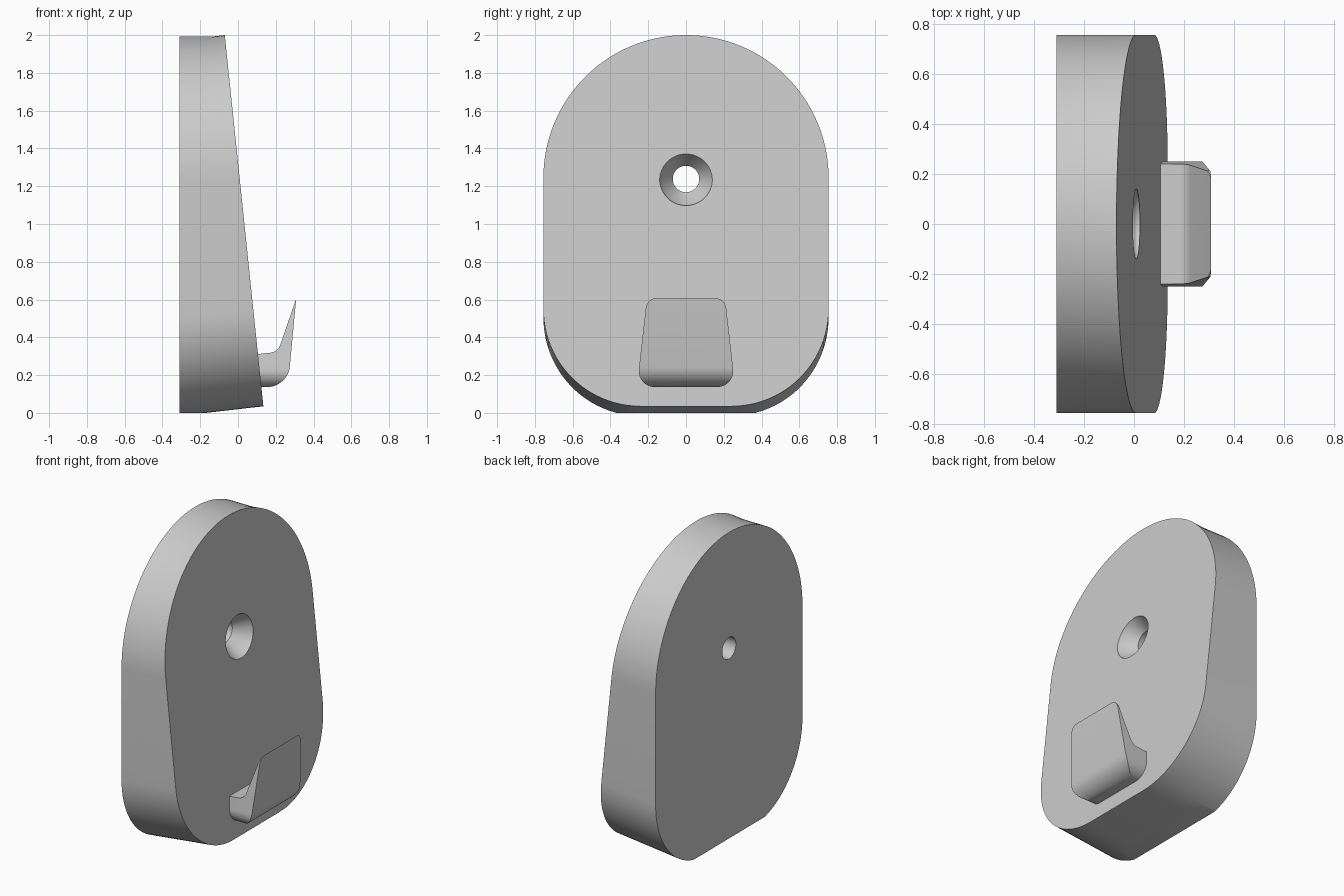
import bpy, bmesh
from math import sin, cos, radians

cube = bpy.data.objects.get("Cube")
if cube:
    bpy.data.objects.remove(cube)

grey = bpy.data.materials.new("plain_grey")
grey.use_nodes = True
colour = (0.6, 0.6, 0.6, 1)
grey.diffuse_color = colour
grey.node_tree.nodes["Principled BSDF"].inputs["Base Color"].default_value = colour


def arc(cx, cy, r, start, end, steps):
    """Points along a circular arc, angles in degrees."""
    angles = [radians(start + (end - start) * i / steps) for i in range(steps + 1)]
    return [(cx + r * cos(a), cy + r * sin(a)) for a in angles]


def loft(name, rings, floor_cut=False):
    """Join equal rings of points with side walls and close both ends."""
    bm = bmesh.new()
    loops = [[bm.verts.new(p) for p in ring] for ring in rings]
    n = len(loops[0])
    for a, b in zip(loops, loops[1:]):
        for i in range(n):
            j = (i + 1) % n
            bm.faces.new((a[i], a[j], b[j], b[i]))
    bm.faces.new(loops[0])
    bm.faces.new(loops[-1])
    if floor_cut:
        bmesh.ops.bisect_plane(bm, geom=bm.verts[:] + bm.edges[:] + bm.faces[:],
                               plane_co=(0, 0, 0), plane_no=(0, 0, -1), clear_outer=True)
        bmesh.ops.holes_fill(bm, edges=[e for e in bm.edges if e.is_boundary], sides=0)
    bmesh.ops.recalc_face_normals(bm, faces=bm.faces[:])
    mesh = bpy.data.meshes.new(name)
    bm.to_mesh(mesh)
    bm.free()
    mesh.materials.append(grey)
    obj = bpy.data.objects.new(name, mesh)
    bpy.context.collection.objects.link(obj)
    return obj


def activate(obj):
    bpy.ops.object.select_all(action="DESELECT")
    obj.select_set(True)
    bpy.context.view_layer.objects.active = obj


def boolean(obj, cutter, operation):
    cutter.hide_render = True
    mod = obj.modifiers.new("cut", "BOOLEAN")
    mod.operation, mod.object, mod.solver = operation, cutter, "EXACT"
    activate(obj)
    bpy.ops.object.modifier_apply(modifier=mod.name)
    bpy.data.objects.remove(cutter)


def smooth(obj):
    activate(obj)
    bpy.ops.object.shade_smooth_by_angle(angle=radians(25))


# Wedge plate: slanted front face, walls square to it, upright back
BACK, MID, SLOPE, TOP_Z = -0.31, -0.14, 0.115, 1.245
outline = (arc(0, TOP_Z, 0.755, 0, 180, 64)
           + arc(-0.24, 0.55, 0.515, 180, 270, 24)
           + arc(0.24, 0.55, 0.515, 270, 360, 24))
front, middle, back = [], [], []
for y, z in outline:
    x = -0.07 + (2 - z) * 0.104
    mid_z = z - SLOPE * (x - MID)
    back_z = mid_z if z >= TOP_Z - 0.001 else mid_z - SLOPE * (MID - BACK)
    front.append((x, y, z))
    middle.append((MID, y, mid_z))
    back.append((BACK, y, back_z))
plate = loft("wedge_plate", [front, middle, back], floor_cut=True)

# Countersunk screw hole
hole = [(-0.5, 0.07), (-0.09, 0.07), (-0.02, 0.125), (0.01, 0.14), (0.2, 0.14)]
drill = loft("hole_cutter",
             [[(x, y, z) for y, z in arc(0, 1.238, r, 0, 352.5, 47)] for x, r in hole])
boolean(plate, drill, "DIFFERENCE")
smooth(plate)

# Hook: side profile trimmed to a rounded, tapering front shape
profile = ([(0.05, 0.137), (0.13, 0.137)]
           + arc(0.155, 0.257, 0.12, -90, -7, 12)
           + [(0.308, 0.605)]
           + arc(0.165, 0.38, 0.062, -20, -82, 8)
           + [(0.11, 0.312), (0.05, 0.31)])
hook = loft("hook", [[(x, y, z) for x, z in profile] for y in (-0.4, 0.4)])
half = arc(0.165, 0.222, 0.085, -90, 6, 12) + arc(0.155, 0.55, 0.058, 6, 90, 10)
shape = half + [(-y, z) for y, z in reversed(half)]
trim = loft("hook_trim", [[(x, y, z) for y, z in shape] for x in (0, 0.5)])
boolean(hook, trim, "INTERSECT")
smooth(hook)
